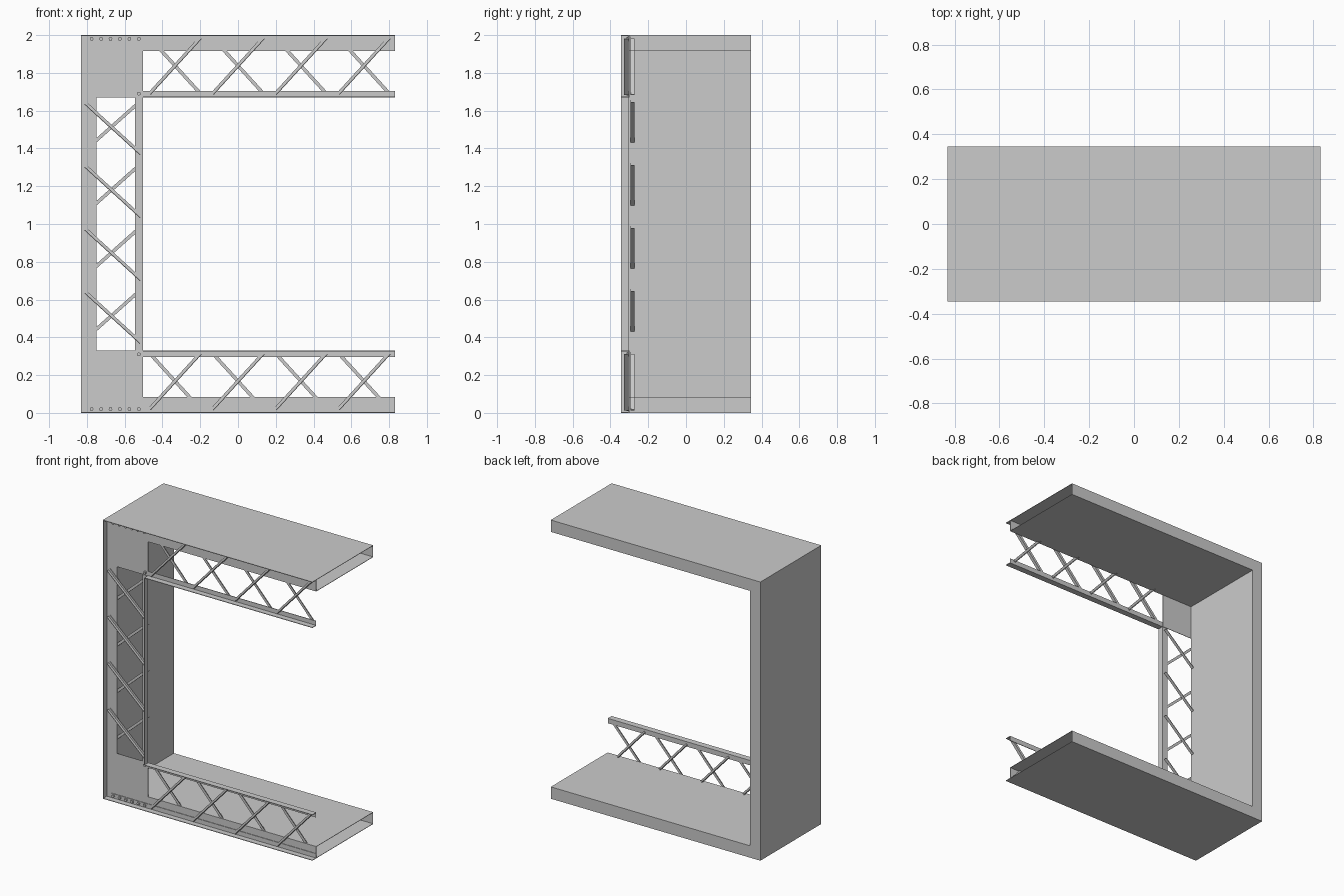
import bpy, bmesh
from mathutils import Vector, Matrix

if "Cube" in bpy.data.objects:
    bpy.data.objects.remove(bpy.data.objects["Cube"])

X0, X1, XI, XC = -0.832, 0.832, -0.75, -0.502   # outer, open end, inner wall, column edge
YF, YW, YB = -0.345, -0.298, 0.345              # front edge, web plane, back
T = 0.003                                       # sheet thickness


def make(name, bm):
    bmesh.ops.recalc_face_normals(bm, faces=bm.faces)
    me = bpy.data.meshes.new(name)
    bm.to_mesh(me)
    bm.free()
    ob = bpy.data.objects.new(name, me)
    bpy.context.collection.objects.link(ob)
    return ob


def box(bm, x, y, z):
    c = Vector(((x[0] + x[1]) / 2, (y[0] + y[1]) / 2, (z[0] + z[1]) / 2))
    s = Matrix.Diagonal((x[1] - x[0], y[1] - y[0], z[1] - z[0], 1))
    bmesh.ops.create_cube(bm, size=1, matrix=Matrix.Translation(c) @ s)


def c_shape(name, y0, y1):
    """C-shaped flat sheet between two y planes."""
    pts = [(X1, 0), (X0, 0), (X0, 2), (X1, 2), (X1, 1.915), (XI, 1.915), (XI, 0.085), (X1, 0.085)]
    bm = bmesh.new()
    f = bm.faces.new([bm.verts.new((x, y0, z)) for x, z in pts])
    r = bmesh.ops.extrude_face_region(bm, geom=[f])
    bmesh.ops.translate(bm, vec=(0, y1 - y0, 0),
                        verts=[v for v in r['geom'] if isinstance(v, bmesh.types.BMVert)])
    make(name, bm)


def angle(bm, p, q, a, b, la, lb, t=0.004):
    """L-section bar from p to q, legs along a and b."""
    p, q, a, b = Vector(p), Vector(q), Vector(a).normalized(), Vector(b).normalized()
    prof = [(0, 0), (la, 0), (la, t), (t, t), (t, lb), (0, lb)]
    ends = [[bm.verts.new(e + a * u + b * v) for u, v in prof] for e in (p, q)]
    for e in ends:
        bm.faces.new(e)
    for i in range(6):
        j = (i + 1) % 6
        bm.faces.new((ends[0][i], ends[0][j], ends[1][j], ends[1][i]))


# hollow C-shaped shell, open at both right ends
c_shape("shell_back", YB - T, YB)
c_shape("shell_front", YW - T, YW)
bm = bmesh.new()
for z in (0, 2 - T, 0.085 - T, 1.915):
    box(bm, (X0 if z in (0, 2 - T) else XI, X1), (YW, YB), (z, z + T))
for x, lo in ((X0, 0), (XI - T, 0.085)):
    box(bm, (x, x + T), (YW, YB), (lo, 2 - lo))
make("shell_walls", bm)

# corner gusset plates
for name, z in (("upper_gusset", (1.67, 1.915)), ("lower_gusset", (0.085, 0.33))):
    bm = bmesh.new()
    box(bm, (XI, XC), (YW - T, YW), z)
    make(name, bm)

# angle-iron chords, one leg flat on the web and one facing forward
YC, FWD, L = YW - T, (0, -1, 0), YW - T - YF
bm = bmesh.new()
for z, d, x in ((2, -1, X0), (1.67, 1, XC), (0.33, -1, XC), (0, 1, X0)):
    angle(bm, (x, YC, z), (X1, YC, z), (0, 0, d), FWD, 0.035, L)
make("beam_chords", bm)
bm = bmesh.new()
angle(bm, (X0, YC, 0), (X0, YC, 2), (1, 0, 0), FWD, 0.04, L)
angle(bm, (XC, YC, 0.33), (XC, YC, 1.67), (-1, 0, 0), FWD, 0.042, L)
make("column_chords", bm)


def lattice(name, centres, hx, hz, front):
    """Row of diagonal braces; front ones stand forward, rear ones behind the web."""
    bm = bmesh.new()
    y, out = (YC - 0.004, -1) if front else (YW + 0.004, 1)
    d = Vector((hx, 0, hz))
    side = Vector((-hz, 0, hx)).normalized()
    for cx, cz in centres:
        c = Vector((cx, y, cz)) - side * 0.009
        angle(bm, c - d, c + d, side, (0, out, 0), 0.018, 0.022)
    make(name, bm)


# crossed braces of both beams and the column
P = 1 / 3
for name, z in (("upper_beam", 1.838), ("lower_beam", 0.168)):
    cs = [(-P + k * P, z) for k in range(4)]
    lattice(name + "_front_braces", cs, 0.135, 0.148, True)
    lattice(name + "_rear_braces", cs, 0.135, -0.148, False)
cs = [(-0.66, 1.505 - k * P) for k in range(4)]
lattice("column_front_braces", cs, 0.147, -0.134, True)
cs = [(-0.652, 1.53 - k * P) for k in range(4)]
lattice("column_rear_braces", cs, 0.135, 0.12, False)

# bolts along the gusset edges
bm = bmesh.new()
for x, z in [(-0.775 + 0.05 * i, 1.98) for i in range(6)] + [(-0.525, 1.69)]:
    for zz in (z, 2 - z):
        bmesh.ops.create_cone(bm, cap_ends=True, segments=8, radius1=0.01, radius2=0.01, depth=0.014,
                              matrix=Matrix.Translation((x, YC - 0.007, zz)) @ Matrix.Rotation(1.5708, 4, 'X'))
make("gusset_bolts", bm)
